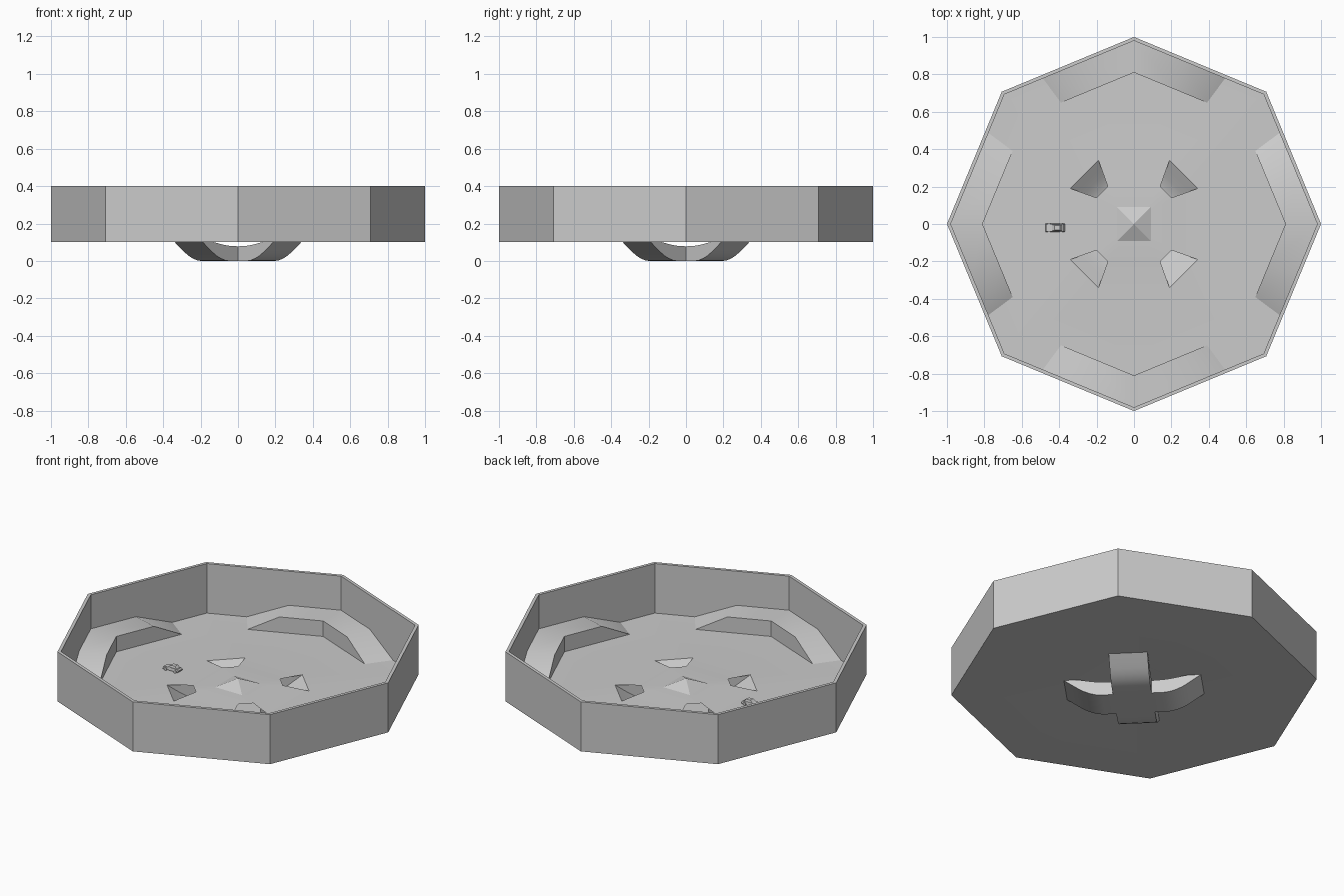
import bpy, bmesh, math
from mathutils import Matrix, Vector

if "Cube" in bpy.data.objects:
    bpy.data.objects.remove(bpy.data.objects["Cube"])

FLOOR = 0.102
R2 = math.sqrt(0.5)


def make(name, polys, smooth=None):
    """Build an object from a list of polygons, welding shared points."""
    bm = bmesh.new()
    for poly in polys:
        bm.faces.new([bm.verts.new(p) for p in poly])
    bmesh.ops.remove_doubles(bm, verts=bm.verts, dist=0.0004)
    bmesh.ops.recalc_face_normals(bm, faces=bm.faces)
    me = bpy.data.meshes.new(name)
    bm.to_mesh(me)
    bm.free()
    ob = bpy.data.objects.new(name, me)
    bpy.context.collection.objects.link(ob)
    if smooth:
        bpy.context.view_layer.objects.active = ob
        ob.select_set(True)
        bpy.ops.object.shade_smooth_by_angle(angle=math.radians(smooth))
        ob.select_set(False)
    return ob


def spin(polys, count):
    """Repeat polygons around the z axis."""
    out = []
    for k in range(count):
        m = Matrix.Rotation(2 * math.pi * k / count, 3, 'Z')
        out += [[m @ Vector(p) for p in poly] for poly in polys]
    return out


def corner(r, k, z):
    a = k * math.pi / 4
    return (r * math.cos(a), r * math.sin(a), z)


# Octagonal wall
profile = [(1, FLOOR), (1, 0.4), (0.98, 0.4), (0.98, FLOOR)]
side = [[corner(r0, 0, z0), corner(r0, 1, z0), corner(r1, 1, z1), corner(r1, 0, z1)]
        for (r0, z0), (r1, z1) in zip(profile, profile[1:] + profile[:1])]
make("arena_wall", spin(side, 8))

# Floor with a low central mound and four diagonal tunnel openings
LIP = 0.117
o0, o1, o2 = (corner(0.985, k, FLOOR) for k in range(3))
a, b, pb = (0.34, 0.19, FLOOR), (0.19, 0.34, FLOOR), (0.34, -0.19, FLOOR)
c, d, pd = (0.2, 0.14, LIP), (0.14, 0.2, LIP), (0.2, -0.14, LIP)
quarter = [[o0, o1, a], [o1, b, a], [o1, o2, b], [o0, a, pb],
           [pb, a, c, pd], [pd, c, (0, 0, LIP)], [c, d, (0, 0, LIP)]]
floor = make("arena_floor", spin(quarter, 4), 30)
if sum(p.normal.z for p in floor.data.polygons) < 0:
    floor.data.flip_normals()

# Centre pyramid
make("centre_pyramid", spin([[(0.09, -0.09, LIP), (0.09, 0.09, LIP), (0, 0, LIP + 0.042)]], 4))

# Four raised ledges with ramped ends, each wrapping a wall corner
LEDGE = FLOOR + 0.093
def ledge_pt(r, s, z):
    return (r - 0.4142 * abs(s), s, z)

stations = [(-0.39, -0.487, FLOOR), (-0.225, -0.27, LEDGE), (0, 0, LEDGE),
            (0.225, 0.27, LEDGE), (0.39, 0.487, FLOOR)]
ledge = []
for (i0, w0, z0), (i1, w1, z1) in zip(stations, stations[1:]):
    in0, in1 = ledge_pt(0.81, i0, z0), ledge_pt(0.81, i1, z1)
    ledge.append([in0, ledge_pt(0.98, w0, z0), ledge_pt(0.98, w1, z1), in1])
    foot = [ledge_pt(0.81, i0, FLOOR), ledge_pt(0.81, i1, FLOOR)]
    riser = [in0, in1] + foot[::-1]
    ledge.append([p for n, p in enumerate(riser) if p not in riser[:n]])
make("ledges", spin(ledge, 4), 30)

# Crossing tunnels under the floor: curved beds with open-topped sides
H = 0.106
bed = [(H, 0), (0.17, 0), (0.2, 0.003), (0.235, 0.013), (0.27, 0.029),
       (0.3, 0.048), (0.335, 0.073), (0.375, FLOOR)]


def rail(t):
    return min(FLOOR, 0.078 + (FLOOR - 0.078) * ((t - H) / 0.185) ** 2)


arm = [[(0, 0, 0), (H, -H, 0), (H, H, 0)]]
for (t0, z0), (t1, z1) in zip(bed, bed[1:]):
    arm.append([(t0, -H, z0), (t1, -H, z1), (t1, H, z1), (t0, H, z0)])
    for s in (-H, H):
        q = [(t0, s, z0), (t1, s, z1), (t1, s, rail(t1)), (t0, s, rail(t0))]
        arm.append([p for n, p in enumerate(q) if p not in q[:n]])
turn = Matrix.Rotation(math.pi / 4, 3, 'Z')
arm = [[turn @ Vector(p) for p in poly] for poly in arm]
make("tunnels", spin(arm, 4), 40)


# Small vehicle parked on the floor, built from side profiles
CX, CY = -0.422, -0.02


def extrude(name, prof, half, top_half=None):
    top_half = half if top_half is None else top_half
    zs = [z for _, z in prof]
    lo, hi = min(zs), max(zs)
    w = lambda z: half + (top_half - half) * (z - lo) / (hi - lo)
    L = [(CX + x, CY - w(z), FLOOR + z) for x, z in prof]
    R = [(CX + x, CY + w(z), FLOOR + z) for x, z in prof]
    n = len(prof)
    make(name, [L, R[::-1]] + [[L[i], L[(i + 1) % n], R[(i + 1) % n], R[i]] for i in range(n)])


extrude("vehicle_body", [(-0.05, 0.007), (0.05, 0.007), (0.052, 0.016), (0.045, 0.023),
                         (-0.01, 0.025), (-0.048, 0.019)], 0.022, 0.019)
extrude("vehicle_cabin", [(-0.018, 0.023), (0.04, 0.021), (0.026, 0.036), (-0.002, 0.036)], 0.018, 0.013)
for x in (-0.032, 0.032):
    for y in (-0.02, 0.02):
        bpy.ops.mesh.primitive_cylinder_add(vertices=12, radius=0.0095, depth=0.008,
                                            location=(CX + x, CY + y, FLOOR + 0.0095),
                                            rotation=(math.pi / 2, 0, 0))
        bpy.context.object.name = "vehicle_wheel"
